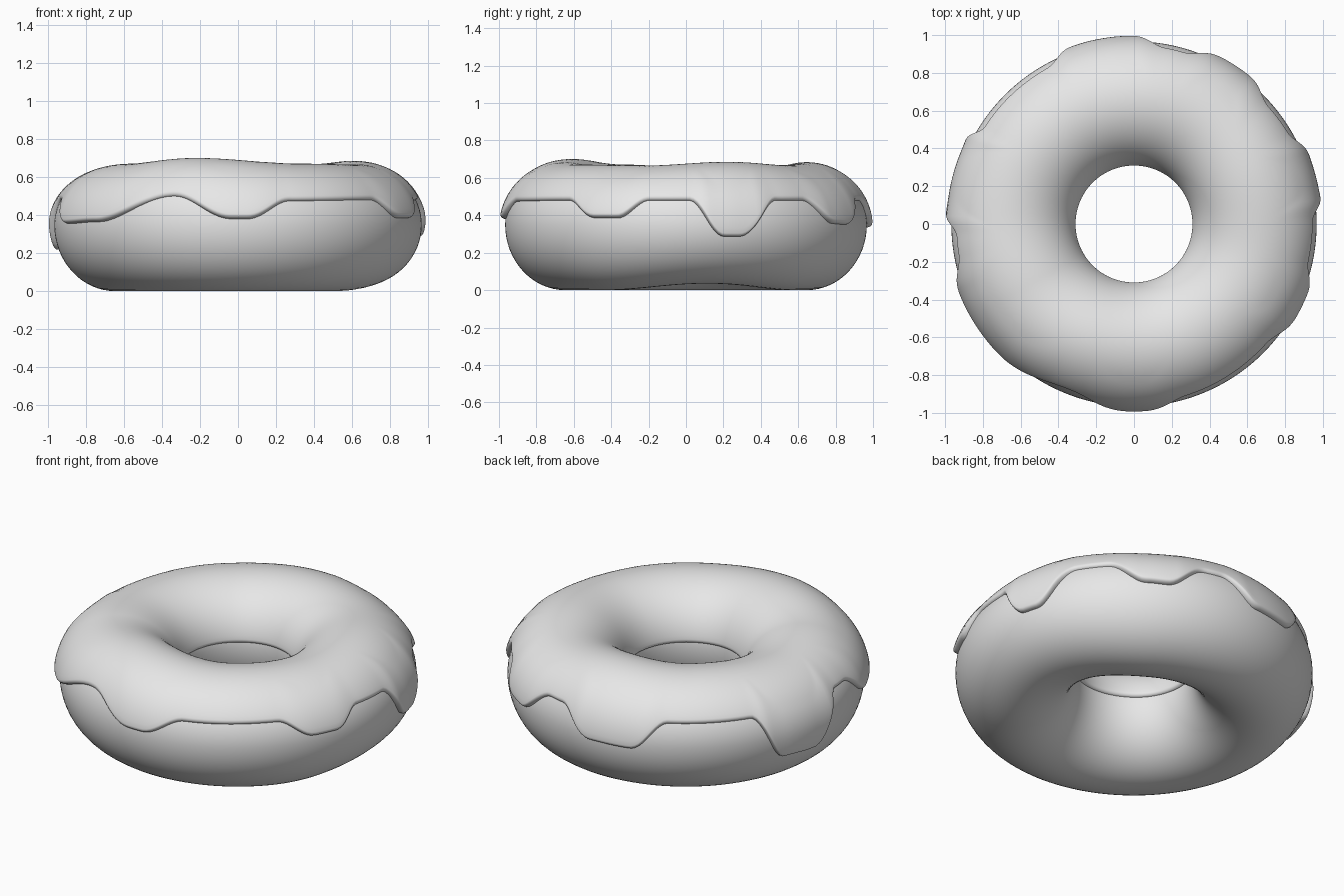
import bpy, bmesh
from math import sin, cos, pi, asin, sqrt, radians

cube = bpy.data.objects.get("Cube")
if cube:
    bpy.data.objects.remove(cube, do_unlink=True)

MID_R, HALF_W = 0.645, 0.322   # ring radius and half width of the dough
MID_Z = 0.35                   # height of the widest line
SEGMENTS = 288

# Heights by angle in degrees around the ring
DRIPS = [(-12, .48), (1, .48), (12, .28), (17, .28), (31, .48), (41, .48),
         (54, .355), (61, .35), (74, .48), (80, .48), (93, .335), (107, .33),
         (119, .48), (147, .48), (158, .23), (171, .22), (184, .48), (190, .48),
         (203, .355), (221, .365), (249, .5), (268, .38), (273, .38),
         (287, .475), (318, .48), (330, .385), (338, .385)]
CREST = [(20, .69), (55, .672), (90, .688), (130, .672), (175, .658),
         (210, .675), (250, .705), (300, .675), (340, .67)]


def blend(keys, deg):
    """Ease between neighbouring keys around the full circle."""
    start = keys[0][0]
    deg = (deg - start) % 360 + start
    loop = keys + [(start + 360, keys[0][1])]
    for (a, u), (b, v) in zip(loop, loop[1:]):
        if a <= deg <= b:
            return u + (v - u) * (1 - cos(pi * (deg - a) / (b - a))) / 2


def ring_point(deg, phi, offset=0.0):
    """Point on the dough section at one angle, moved outward by offset."""
    up = blend(CREST, deg) - 0.022 - MID_Z
    away = abs((deg - 10 + 180) % 360 - 180)
    down = MID_Z - 0.035 * max(0, cos(radians(min(away * 1.8, 90)))) ** 2
    height = up if sin(phi) > 0 else down
    r = MID_R + (HALF_W + offset) * cos(phi)
    z = MID_Z + (height + offset) * sin(phi)
    a = radians(deg)
    return r * cos(a), r * sin(a), max(z, 0)


def loft(name, section, closed, material):
    """Join the sections around the ring into one smooth mesh."""
    bm = bmesh.new()
    rings = [[bm.verts.new(p) for p in section(360 * i / SEGMENTS)]
             for i in range(SEGMENTS)]
    count = len(rings[0])
    for i in range(SEGMENTS):
        a, b = rings[i], rings[(i + 1) % SEGMENTS]
        for j in range(count if closed else count - 1):
            k = (j + 1) % count
            bm.faces.new((a[j], b[j], b[k], a[k]))
    bmesh.ops.recalc_face_normals(bm, faces=bm.faces)
    mesh = bpy.data.meshes.new(name)
    bm.to_mesh(mesh)
    bm.free()
    mesh.materials.append(material)
    mesh.shade_smooth()
    obj = bpy.data.objects.new(name, mesh)
    bpy.context.collection.objects.link(obj)
    return obj


def dough_section(deg):
    return [ring_point(deg, 2 * pi * j / 64) for j in range(64)]


def icing_section(deg):
    """Icing from the dripping outer edge, over the crest, into the hole."""
    up = blend(CREST, deg) - 0.022 - MID_Z
    edge = blend(DRIPS, deg) - MID_Z
    first = asin(edge / (up if edge > 0 else MID_Z))
    last = pi - 0.1
    lip = 0.07
    steps = [lip * (1 - cos(pi / 2 * k / 6)) for k in range(6)]
    span = last - first - 2 * lip
    body = [lip + span * k / 40 for k in range(41)]
    tail = [last - first - s for s in reversed(steps)]
    points = []
    for s in steps + body + tail:
        near = min(s, last - first - s, lip) / lip
        round_lip = sqrt(max(0, 1 - (1 - near) ** 2))
        # Drips are thicker than the coat on top
        droop = max(0, min(1, (0.48 - MID_Z - edge) / 0.1))
        fade = max(0, 1 - s / 0.9)
        thick = 0.02 + 0.013 * droop * fade
        points.append(ring_point(deg, first + s, thick * round_lip - 0.002))
    return points


grey = bpy.data.materials.new("plain grey")
grey.use_nodes = True
colour = (0.8, 0.8, 0.8, 1)
grey.diffuse_color = colour
grey.node_tree.nodes["Principled BSDF"].inputs["Base Color"].default_value = colour

loft("dough_ring", dough_section, True, grey)
loft("icing", icing_section, False, grey)
